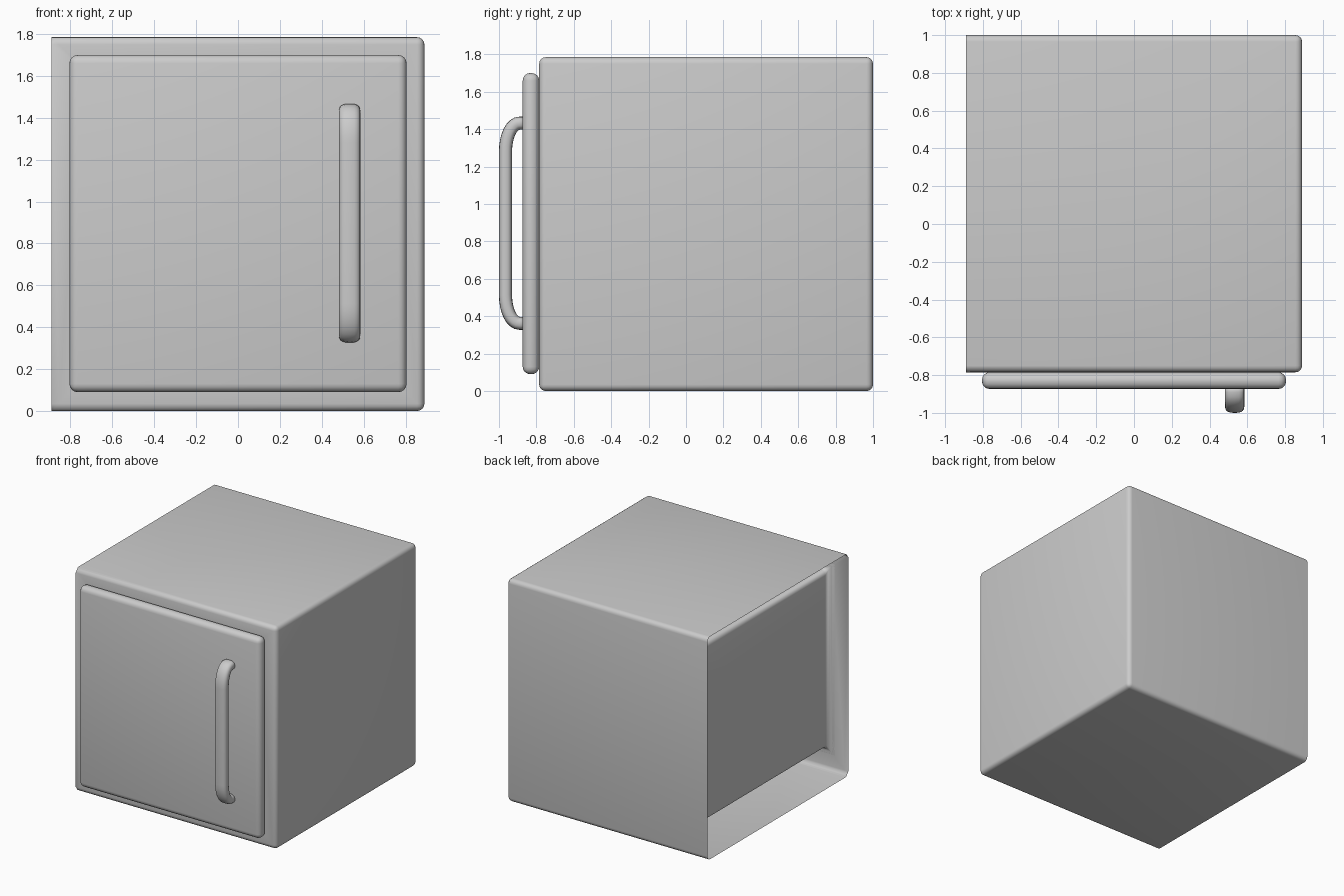
import bpy, bmesh, math
from mathutils import Matrix, Vector

if "Cube" in bpy.data.objects:
    bpy.data.objects.remove(bpy.data.objects["Cube"])


def add_object(name, bm, bevel=0.0):
    if not bevel:
        bmesh.ops.recalc_face_normals(bm, faces=bm.faces[:])
    mesh = bpy.data.meshes.new(name)
    bm.to_mesh(mesh)
    bm.free()
    for p in mesh.polygons:
        p.use_smooth = True
    ob = bpy.data.objects.new(name, mesh)
    bpy.context.collection.objects.link(ob)
    if bevel:
        m = ob.modifiers.new("rounded_edges", 'BEVEL')
        m.width = bevel
        m.segments = 4
        m.limit_method = 'ANGLE'
    return ob


def box(lo, hi):
    lo, hi = Vector(lo), Vector(hi)
    bm = bmesh.new()
    bmesh.ops.create_cube(bm, size=1, matrix=Matrix.Translation((lo + hi) / 2)
                          @ Matrix.Diagonal((*(hi - lo), 1)))
    bm.normal_update()
    return bm


# Cabinet shell: left side open, front face recessed into a compartment
bm = box((-0.89, -0.785, 0), (0.89, 1.0, 1.785))
left = [f for f in bm.faces if f.normal.x < -0.9]
bmesh.ops.delete(bm, geom=left, context='FACES_ONLY')
front = [f for f in bm.faces if f.normal.y < -0.9]
bmesh.ops.inset_individual(bm, faces=front, thickness=0.18, use_even_offset=True)
res = bmesh.ops.extrude_discrete_faces(bm, faces=front)
bmesh.ops.translate(bm, verts=res['faces'][0].verts[:], vec=(0, 1.605, 0))
add_object("cabinet_body", bm, 0.035)

# Door slab
add_object("door", box((-0.805, -0.873, 0.09), (0.805, -0.785, 1.70)), 0.04)

# Handle: rounded-rectangle section swept along a bracket path
MID, X = 0.897, 0.533
half = [(-0.86, 0.535, 0.0)]  # y, height from middle, tangent angle
for i in range(9):
    a = math.pi / 2 * i / 8
    half.append((-0.89 - 0.075 * math.sin(a), 0.385 + 0.15 * math.cos(a),
                 math.atan2(0.15 * math.sin(a), 0.075 * math.cos(a))))
path = half + [(y, -h, math.pi - t) for y, h, t in reversed(half)]


def spow(v, e):
    return math.copysign(abs(v) ** e, v)


bm = bmesh.new()
rings = []
N = 20
for y, h, t in path:
    ny, nz = -math.sin(t), math.cos(t)  # outward normal of the path
    ring = []
    for k in range(N):
        a = 2 * math.pi * k / N
        u, w = 0.051 * spow(math.cos(a), 0.7), 0.035 * spow(math.sin(a), 0.8)
        ring.append(bm.verts.new((X + u, y + ny * w, MID + h + nz * w)))
    rings.append(ring)
for r0, r1 in zip(rings, rings[1:]):
    for k in range(N):
        j = (k + 1) % N
        bm.faces.new((r0[k], r0[j], r1[j], r1[k]))
bm.faces.new(rings[0])
bm.faces.new(rings[-1])
add_object("door_handle", bm)
